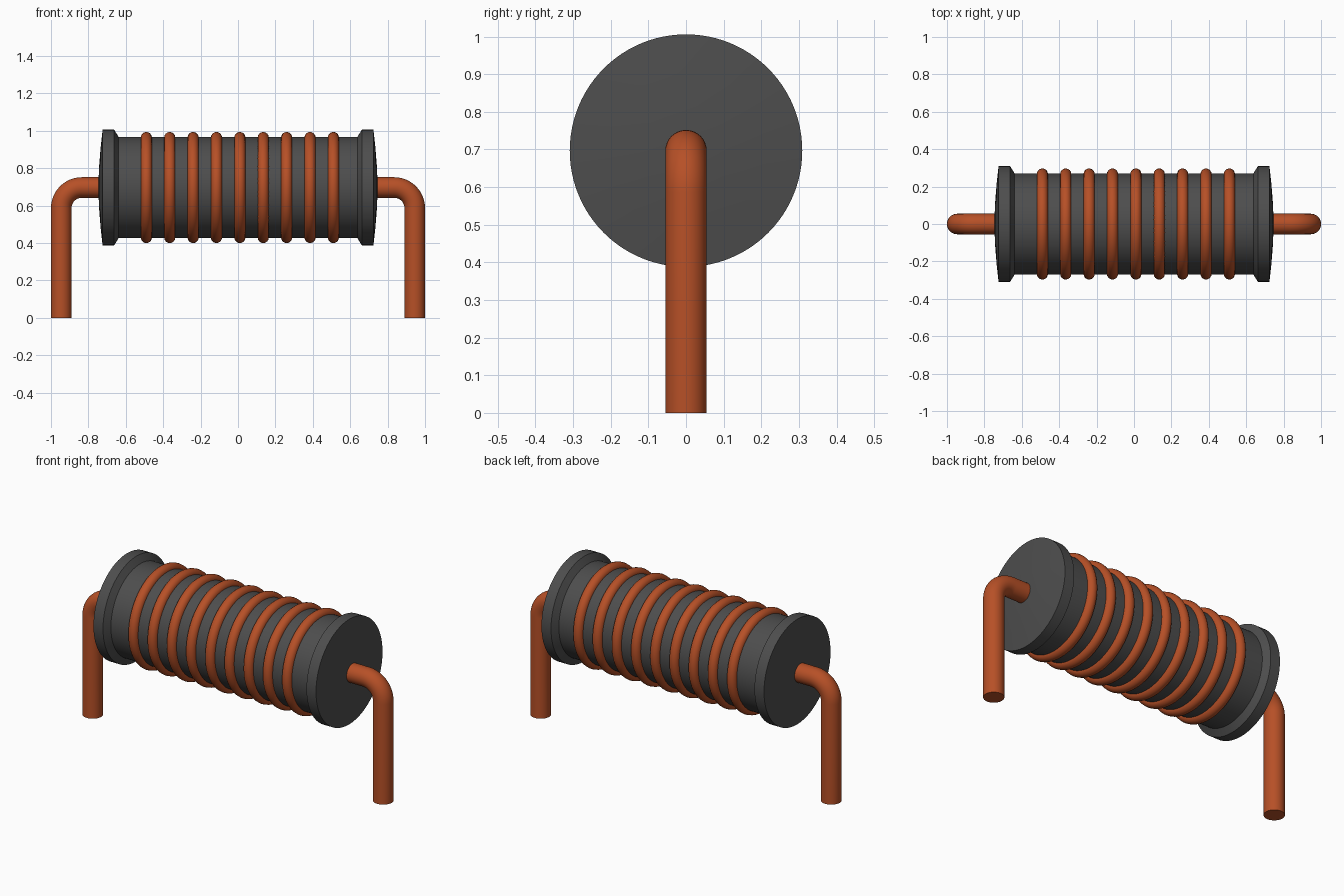
import bpy, math
from mathutils import Vector

if "Cube" in bpy.data.objects:
    bpy.data.objects.remove(bpy.data.objects["Cube"], do_unlink=True)

AXIS_Z = 0.697      # height of the core axis
WIRE_R = 0.055


def material(name, rgb):
    m = bpy.data.materials.new(name)
    m.use_nodes = True
    m.diffuse_color = (*rgb, 1)
    m.node_tree.nodes["Principled BSDF"].inputs["Base Color"].default_value = (*rgb, 1)
    return m


ferrite = material("dark grey ferrite", (0.075, 0.075, 0.075))
copper = material("copper", (0.47, 0.08, 0.02))


def make(name, verts, faces, mat, angle):
    mesh = bpy.data.meshes.new(name)
    mesh.from_pydata(verts, [], faces)
    mesh.materials.append(mat)
    obj = bpy.data.objects.new(name, mesh)
    bpy.context.collection.objects.link(obj)
    bpy.ops.object.select_all(action="DESELECT")
    bpy.context.view_layer.objects.active = obj
    obj.select_set(True)
    bpy.ops.object.mode_set(mode="EDIT")
    bpy.ops.mesh.select_all(action="SELECT")
    bpy.ops.mesh.normals_make_consistent(inside=False)
    bpy.ops.object.mode_set(mode="OBJECT")
    bpy.ops.object.shade_smooth_by_angle(angle=math.radians(angle))
    return obj


def skin(rings, closed=False):
    """Quads between successive rings, with end caps unless the loop is closed."""
    n, k = len(rings[0]), len(rings)
    verts = [v for ring in rings for v in ring]
    faces = [(i * n + j, i * n + (j + 1) % n,
              (i + 1) % k * n + (j + 1) % n, (i + 1) % k * n + j)
             for i in range(k if closed else k - 1) for j in range(n)]
    if not closed:
        faces += [tuple(range(n)), tuple(range((k - 1) * n, k * n))]
    return verts, faces


def circle(x, r, n):
    return [(x, r * math.sin(a), AXIS_Z + r * math.cos(a))
            for a in (2 * math.pi * j / n for j in range(n))]


# Core: a lathe profile (x, radius), mirrored to give both flanges
half = [(0.638, 0.27), (0.662, 0.309), (0.724, 0.309),
        (0.735, 0.21), (0.742, 0.12), (0.745, 0.055)]
profile = [(-x, r) for x, r in reversed(half)] + half
make("core", *skin([circle(x, r, 96) for x, r in profile]), ferrite, 20)

# Winding: nine separate turns around the core
for t in range(9):
    x = -0.49 + 0.125 * t
    section = [2 * math.pi * i / 16 for i in range(16)]
    rings = [circle(x + 0.03 * math.cos(a), 0.267 + 0.03 * math.sin(a), 72) for a in section]
    make(f"winding_turn_{t + 1}", *skin(rings, closed=True), copper, 40)

# Leads: round wire out of each flange, bent down to the ground
BEND = 0.11
LEG_X = 1 - WIRE_R
for name, side in (("left_lead", 1), ("right_lead", -1)):
    path = [(0.70, AXIS_Z, 0)]
    for i in range(13):
        a = math.pi / 2 * i / 12
        path.append((LEG_X - BEND + BEND * math.sin(a),
                     AXIS_Z - BEND + BEND * math.cos(a), a))
    path.append((LEG_X, 0, math.pi / 2))
    rings = []
    for px, pz, a in path:
        across = Vector((math.sin(a), 0, math.cos(a))) * WIRE_R
        ring = []
        for j in range(32):
            b = 2 * math.pi * j / 32
            p = Vector((px, 0, pz)) + across * math.cos(b) + Vector((0, WIRE_R * math.sin(b), 0))
            ring.append((p.x * side, p.y, p.z))
        rings.append(ring)
    make(name, *skin(rings), copper, 40)
